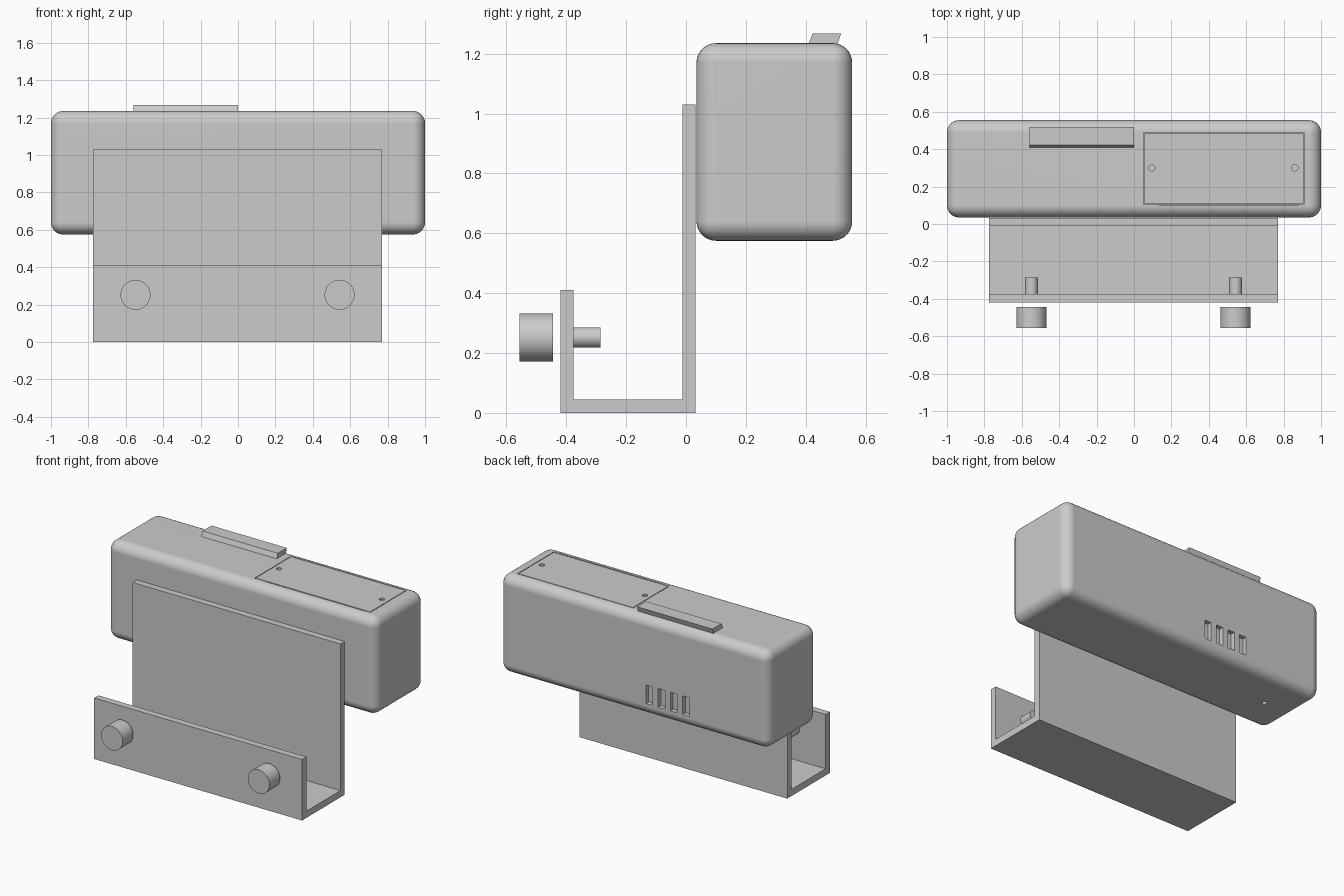
import bpy, bmesh, math
from mathutils import Matrix, Vector

cube = bpy.data.objects.get("Cube")
if cube:
    bpy.data.objects.remove(cube, do_unlink=True)

grey = bpy.data.materials.new("plain grey")
grey.use_nodes = True
GREY = (0.6, 0.6, 0.6, 1)
grey.diffuse_color = GREY
grey.node_tree.nodes["Principled BSDF"].inputs["Base Color"].default_value = GREY


def make(name, bm):
    bmesh.ops.recalc_face_normals(bm, faces=bm.faces)
    mesh = bpy.data.meshes.new(name)
    bm.to_mesh(mesh)
    bm.free()
    mesh.materials.append(grey)
    ob = bpy.data.objects.new(name, mesh)
    bpy.context.collection.objects.link(ob)
    return ob


def box(name, lo, hi):
    lo, hi = Vector(lo), Vector(hi)
    bm = bmesh.new()
    bmesh.ops.create_cube(bm, size=1)
    bmesh.ops.scale(bm, vec=hi - lo, verts=bm.verts)
    bmesh.ops.translate(bm, vec=(lo + hi) / 2, verts=bm.verts)
    return make(name, bm)


def cylinder(name, center, radius, length, axis="Z"):
    bm = bmesh.new()
    turn = Matrix.Rotation(math.pi / 2, 4, "X") if axis == "Y" else Matrix()
    bmesh.ops.create_cone(bm, cap_ends=True, segments=40, radius1=radius,
                          radius2=radius, depth=length,
                          matrix=Matrix.Translation(center) @ turn)
    return make(name, bm)


def extrude_profile(name, profile, x0, x1):
    """Side profile (y, z) swept along x."""
    bm = bmesh.new()
    face = bm.faces.new([bm.verts.new((x0, y, z)) for y, z in profile])
    new = bmesh.ops.extrude_face_region(bm, geom=[face])["geom"]
    bmesh.ops.translate(bm, vec=(x1 - x0, 0, 0),
                        verts=[g for g in new if isinstance(g, bmesh.types.BMVert)])
    return make(name, bm)


def select(ob):
    bpy.ops.object.select_all(action="DESELECT")
    ob.select_set(True)
    bpy.context.view_layer.objects.active = ob


def apply(ob, kind, **settings):
    select(ob)
    mod = ob.modifiers.new(kind.title(), kind)
    for key, value in settings.items():
        setattr(mod, key, value)
    bpy.ops.object.modifier_apply(modifier=mod.name)


def cut(ob, cutters):
    for c in cutters:
        apply(ob, "BOOLEAN", object=c, operation="DIFFERENCE", solver="EXACT")
        bpy.data.objects.remove(c, do_unlink=True)


def smooth(ob):
    select(ob)
    bpy.ops.object.shade_smooth_by_angle(angle=math.radians(30))


# Rounded housing
TOP = 1.235
BACK = 0.555
housing = box("housing", (-1, 0.035, 0.575), (1, BACK, TOP))
apply(housing, "BEVEL", width=0.065, segments=8, limit_method="NONE")

# Cover recess, pry notch, bottom pinhole and rear vent slots
cutters = [
    box("cover_recess", (0.05, 0.105, TOP - 0.03), (0.91, 0.49, TOP + 0.1)),
    box("notch", (0.13, 0.102, TOP - 0.02), (0.88, 0.12, TOP + 0.1)),
    cylinder("pinhole", (-0.775, 0.295, 0.575), 0.015, 0.06),
]
for i in range(4):
    right = -0.09 - 0.091 * i
    cutters.append(box("vent", (right - 0.05, BACK - 0.03, 0.655),
                       (right, BACK + 0.1, 0.78)))
cut(housing, cutters)
smooth(housing)
apply(housing, "WEIGHTED_NORMAL", keep_sharp=True)

# Flush cover with screw holes and a screw slot
cover = box("battery_cover", (0.055, 0.11, TOP - 0.031), (0.905, 0.485, TOP))
cut(cover, [cylinder("hole", (x, 0.3, TOP), 0.017, 0.02) for x in (0.095, 0.86)]
    + [box("slot", (0.845, 0.297, TOP - 0.018), (0.875, 0.303, TOP + 0.02))])

# Slanted top button
extrude_profile("top_button", [(0.404, TOP - 0.015), (0.423, 1.267),
                               (0.518, 1.267), (0.502, TOP - 0.015)], -0.56, 0)

# Folded mounting bracket
extrude_profile("mounting_bracket", [
    (-0.42, 0), (0.032, 0), (0.032, 1.03), (-0.012, 1.03),
    (-0.012, 0.045), (-0.375, 0.045), (-0.375, 0.41), (-0.42, 0.41)], -0.775, 0.77)

# Clamp knobs and the studs behind the front flange
for side, x in (("right", -0.548), ("left", 0.543)):
    smooth(cylinder(side + "_knob", (x, -0.5, 0.252), 0.08, 0.112, "Y"))
    smooth(cylinder(side + "_stud", (x, -0.332, 0.252), 0.034, 0.094, "Y"))
